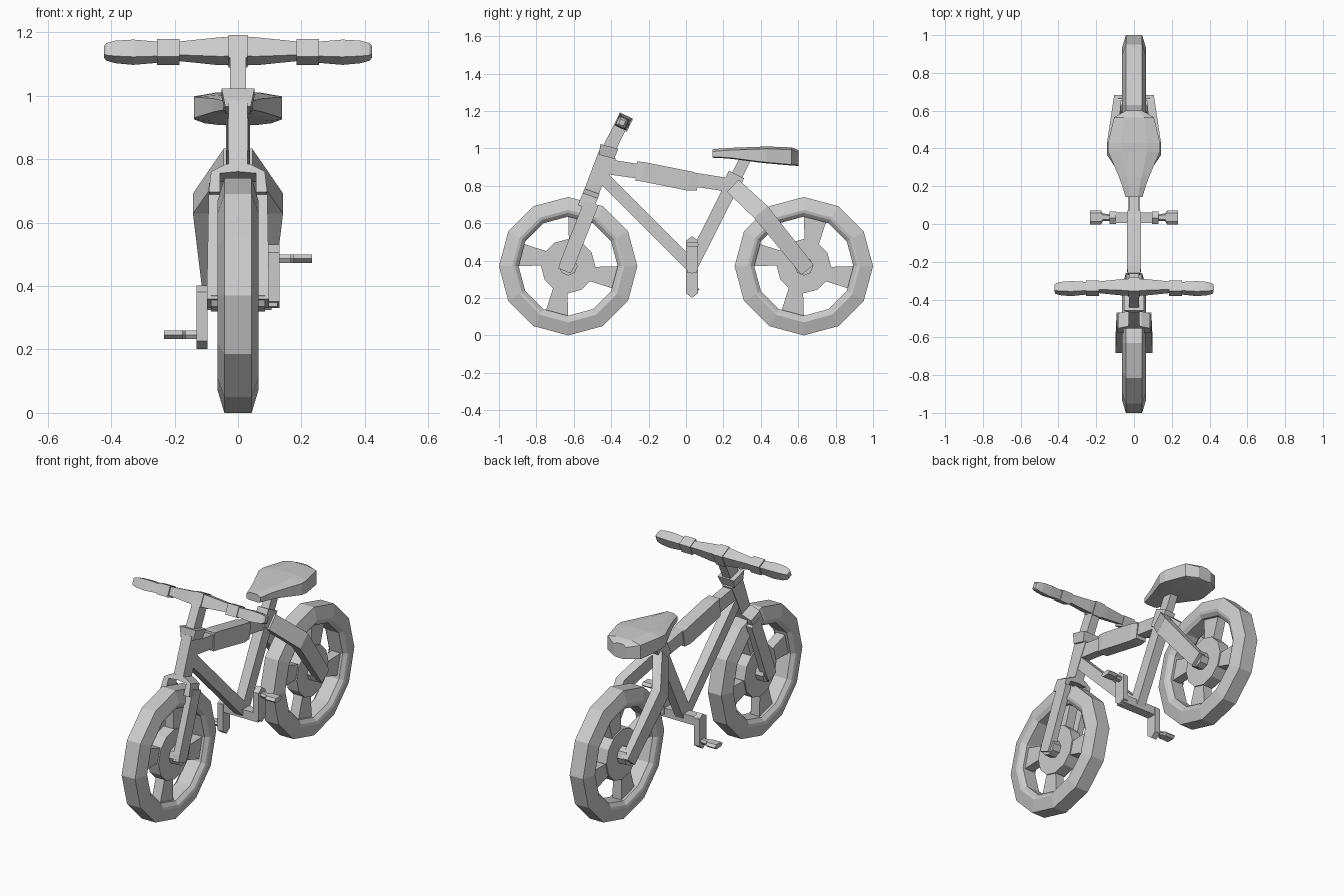
import bpy, bmesh
from math import sin, cos, radians, pi
from mathutils import Vector

if "Cube" in bpy.data.objects:
    bpy.data.objects.remove(bpy.data.objects["Cube"])


def loft(name, rings, closed=False):
    """Skin a list of equal-sized point rings; cap the ends or join them."""
    bm = bmesh.new()
    vr = [[bm.verts.new(p) for p in r] for r in rings]
    n = len(vr[0])
    pairs = list(zip(vr, vr[1:])) + ([(vr[-1], vr[0])] if closed else [])
    for a, b in pairs:
        for i in range(n):
            j = (i + 1) % n
            bm.faces.new((a[i], a[j], b[j], b[i]))
    if not closed:
        bm.faces.new(vr[0])
        bm.faces.new(vr[-1])
    bmesh.ops.recalc_face_normals(bm, faces=bm.faces)
    me = bpy.data.meshes.new(name)
    bm.to_mesh(me)
    bm.free()
    ob = bpy.data.objects.new(name, me)
    bpy.context.collection.objects.link(ob)
    return ob


def mirror_x(ob):
    ob.modifiers.new("mirror", 'MIRROR')
    return ob


def beam(name, pts):
    """Rectangular bar through (x, y, z, half width in x, half depth)."""
    rings = []
    for i, (x, y, z, hx, hv) in enumerate(pts):
        a, b = pts[max(i - 1, 0)], pts[min(i + 1, len(pts) - 1)]
        t = Vector((0, b[1] - a[1], b[2] - a[2])).normalized()
        v = Vector((0, -t.z, t.y)) * hv
        u = Vector((hx, 0, 0))
        c = Vector((x, y, z))
        rings.append([c + u + v, c - u + v, c - u - v, c + u - v])
    return loft(name, rings)


def disc(name, y, z, secs, n=12):
    """Faceted solid along x from (x, radius) sections."""
    return loft(name, [[(x, y + r * cos(2 * pi * i / n), z + r * sin(2 * pi * i / n))
                        for i in range(n)] for x, r in secs])


# Wheels: tyre, hub and four flared spokes
def wheel(name, y0):
    z0 = 0.37
    prof = [(.37, -.043), (.37, .043), (.30, .064), (.285, .06),
            (.265, .042), (.265, -.042), (.285, -.06), (.30, -.064)]
    loft(name + "_tyre", [[(x, y0 + r * cos(i * pi / 6), z0 + r * sin(i * pi / 6))
                           for r, x in prof] for i in range(12)], closed=True)
    disc(name + "_hub", y0, z0, [(-.035, .145), (.035, .145)])
    disc(name + "_axle", y0, z0, [(-.085, .05), (.085, .05)], 8)
    for k in range(4):
        rings = []
        for r, w0, w1 in ((.10, -.075, -.005), (.272, -.13, 0)):
            a = radians(90 * k)
            d, s = Vector((0, cos(a), sin(a))), Vector((0, -sin(a), cos(a)))
            c = Vector((0, y0, z0)) + d * r
            rings.append([c + s * w + Vector((x, 0, 0))
                          for w, x in ((w0, -.028), (w1, -.028), (w1, .028), (w0, .028))])
        loft(f"{name}_spoke_{k}", rings)


wheel("front_wheel", -.63)
wheel("rear_wheel", .63)

# Frame tubes
beam("top_tube", [(0, -.44, .905, .027, .04), (0, .26, .80, .027, .036)])
beam("top_tube_pad", [(0, -.265, .878, .033, .052), (0, -.23, .875, .038, .052),
                      (0, .02, .825, .038, .052), (0, .065, .818, .033, .045)])
beam("down_tube", [(0, -.44, .84, .027, .033), (0, .03, .37, .027, .033)])
beam("seat_tube", [(0, .02, .355, .027, .036), (0, .25, .81, .03, .036)])
beam("seat_collar", [(0, .225, .77, .034, .045), (0, .27, .86, .034, .045)])
beam("seat_post", [(0, .25, .81, .024, .03), (0, .325, .96, .024, .03)])

# Rear stays flare out around the tyre
mirror_x(beam("rear_stay", [(.015, .25, .80, .03, .045), (.115, .40, .66, .027, .048),
                            (.085, .65, .35, .02, .042)]))

# Steering: fork, head tube, cap and stem
beam("head_tube", [(0, -.51, .755, .03, .04), (0, -.48, .83, .03, .042),
                   (0, -.42, .965, .03, .05)])
mirror_x(beam("fork_leg", [(.078, -.65, .345, .02, .035), (.078, -.635, .38, .02, .04),
                           (.074, -.505, .71, .018, .04)]))
for s in (1,):
    crown = [(.0, .805, .765), (.05, .785, .745), (.09, .765, .69), (.055, .765, .70)]
    rings = []
    for y in (-.045, .035):
        rings.append([(x, -.505 + y + (z - .75) * .4, z - y * .35)
                      for x, z in ((0, .77), (.04, .768), (.085, .745), (.092, .68),
                                   (.056, .68), (.056, .74), (0, .745))])
    mirror_x(loft("fork_crown", rings))
beam("head_cap", [(0, -.425, .955, .04, .042), (0, -.41, 1.01, .052, .05)])
beam("stem", [(0, -.42, .98, .026, .036), (0, -.34, 1.14, .026, .034)])


# Handlebar, collars and grips as tilted square sections along x
def bar(name, secs, tilt=-25):
    rings = []
    for x, y, z, h in secs:
        rings.append([(x, y + h * 1.41 * cos(radians(tilt + 45 + 90 * k)),
                       z + h * 1.41 * sin(radians(tilt + 45 + 90 * k))) for k in range(4)])
    return loft(name, rings)


bar("handlebar_clamp", [(-.03, -.335, 1.14, .039), (.03, -.335, 1.14, .039)])
mirror_x(bar("handlebar", [(0, -.335, 1.142, .035), (.06, -.335, 1.14, .033),
                           (.19, -.335, 1.14, .023)]))
mirror_x(bar("grip_collar", [(.185, -.34, 1.138, .031), (.255, -.34, 1.138, .031)]))
mirror_x(bar("grip", [(.25, -.34, 1.137, .025), (.33, -.342, 1.137, .030),
                      (.385, -.342, 1.138, .027), (.415, -.342, 1.138, .021),
                      (.422, -.342, 1.138, .014)]))

# Seat: sections from nose to back (y, half width, bottom z, top z)
seat = [(.142, .045, .95, .995), (.20, .062, .947, 1.0), (.25, .08, .943, 1.003),
        (.385, .138, .925, 1.008), (.43, .138, .92, 1.01),
        (.565, .105, .908, 1.005), (.602, .04, .906, .99)]
loft("seat", [[(-w, y, b + .005), (-w * .6, y, b), (w * .6, y, b), (w, y, b + .005),
               (w, y, t - .012), (w * .5, y, t), (-w * .5, y, t), (-w, y, t - .012)]
              for y, w, b, t in seat])


# Cranks and pedals, half a turn apart
def box(name, x0, x1, y0, y1, z0, z1):
    return loft(name, [[(x, y0, z0), (x, y1, z0), (x, y1, z1), (x, y0, z1)] for x in (x0, x1)])


box("crank_axle", -.125, .125, .005, .06, .335, .385)
for side, s in (("right", 1), ("left", -1)):
    zc = .366
    arm = [(.0, -.015), (.033, -.036), (.065, -.015), (.065, .14), (.033, .165), (.0, .14)]
    loft(side + "_crank_arm", [[(s * x, y, zc + s * z) for y, z in arm] for x in (.096, .131)])
    pz = zc + s * .12
    secs = ((.128, .018), (.165, .02), (.175, .037), (.233, .037))
    loft(side + "_pedal", [[(s * x, .035 - w, pz), (s * x, .035 - w * .6, pz + .013),
                            (s * x, .035 + w * .6, pz + .013), (s * x, .035 + w, pz),
                            (s * x, .035 + w * .6, pz - .013), (s * x, .035 - w * .6, pz - .013)]
                           for x, w in secs])
